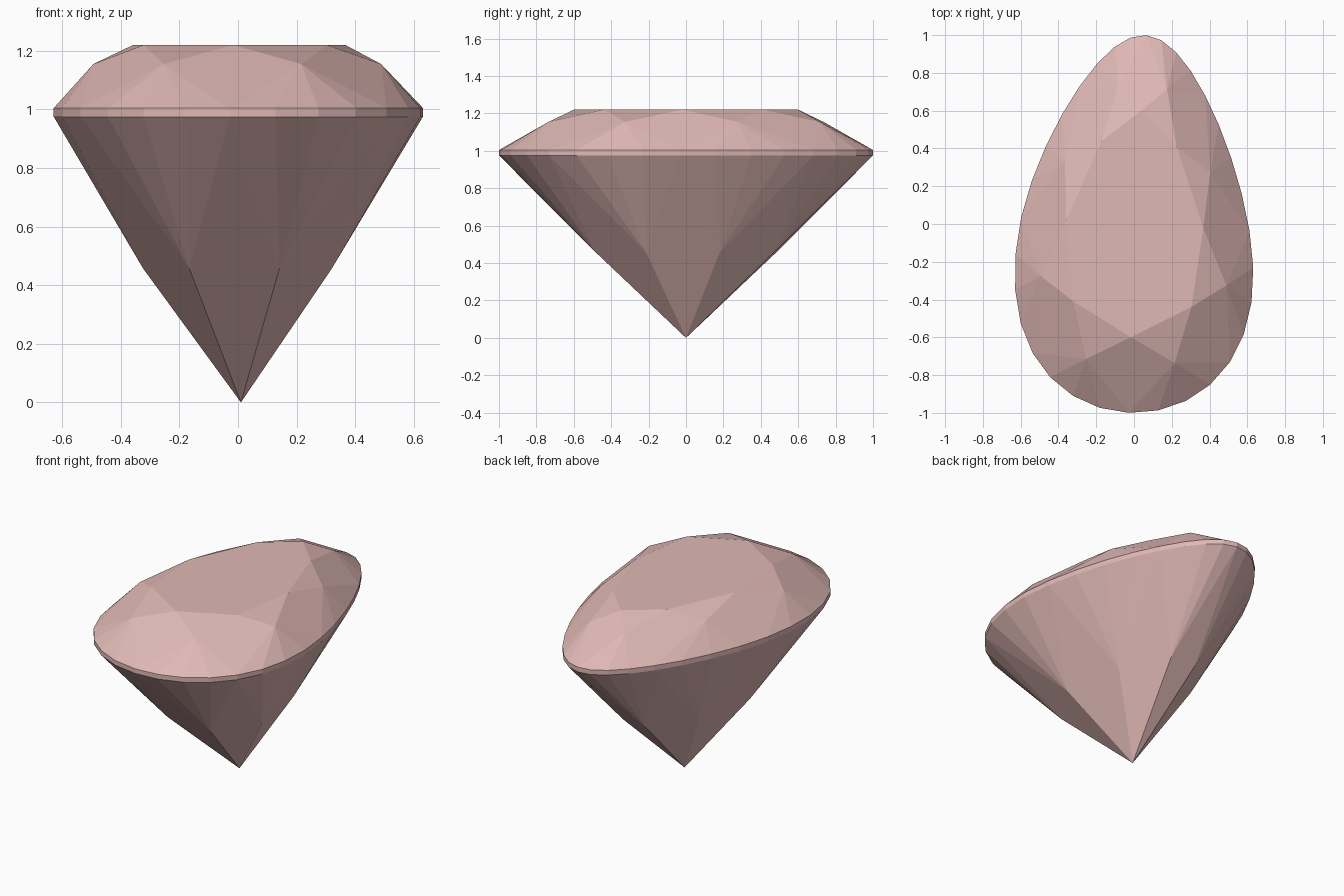
import bpy, bmesh, math

if "Cube" in bpy.data.objects:
    bpy.data.objects.remove(bpy.data.objects["Cube"])

N = 32                      # girdle segments
STEP = 4                    # girdle segments per main facet
Z_TABLE, Z_CROWN, Z_GIRDLE_TOP = 1.22, 1.155, 1.005
Z_GIRDLE_BOTTOM, Z_PAVILION = 0.975, 0.457


def pear(i):
    """Point i of the pear outline, slightly leaning at the narrow end."""
    t = math.radians(2) + i * math.tau / N
    y = math.cos(t)
    x = math.sin(t) * (0.605 - 0.19 * y) + 0.05 * max(y, 0) ** 1.5
    return x, y


bm = bmesh.new()


def ring(scale, z, start, step):
    """Ring of vertices keyed by outline index."""
    verts = {}
    for i in range(start, N, step):
        x, y = pear(i)
        verts[i] = bm.verts.new((x * scale, y * scale, z))
    return verts


table = ring(0.6, Z_TABLE, 0, STEP)
crown = ring(0.785, Z_CROWN, 2, STEP)
girdle_top = ring(1.0, Z_GIRDLE_TOP, 0, 1)
girdle_bottom = ring(1.0, Z_GIRDLE_BOTTOM, 0, 1)
pavilion = ring(0.515, Z_PAVILION, 2, STEP)
culet = bm.verts.new((0.01, 0, 0))

# Flat table
bm.faces.new(list(table.values()))

for i in range(0, N, STEP):
    nxt, mid, prev = (i + 4) % N, i + 2, (i - 2) % N
    # Star facets and crown kites
    bm.faces.new((table[i], table[nxt], crown[mid]))
    bm.faces.new((table[i], crown[mid], girdle_top[i], crown[prev]))
    # Pavilion kites down to the point
    bm.faces.new((culet, pavilion[mid], girdle_bottom[i], pavilion[prev]))
    # Girdle band with the narrow facets above and below it
    for k in range(i, i + STEP):
        a, b = k, (k + 1) % N
        bm.faces.new((crown[mid], girdle_top[a], girdle_top[b]))
        bm.faces.new((girdle_top[a], girdle_bottom[a],
                      girdle_bottom[b], girdle_top[b]))
        bm.faces.new((pavilion[mid], girdle_bottom[b], girdle_bottom[a]))

bmesh.ops.recalc_face_normals(bm, faces=bm.faces)
mesh = bpy.data.meshes.new("cut_gem")
bm.to_mesh(mesh)
bm.free()

pink = bpy.data.materials.new("pale_pink")
pink.diffuse_color = (0.74, 0.48, 0.46, 1)
pink.use_nodes = True
pink.node_tree.nodes["Principled BSDF"].inputs["Base Color"].default_value = pink.diffuse_color
mesh.materials.append(pink)
gem = bpy.data.objects.new("cut_gem", mesh)
bpy.context.collection.objects.link(gem)
